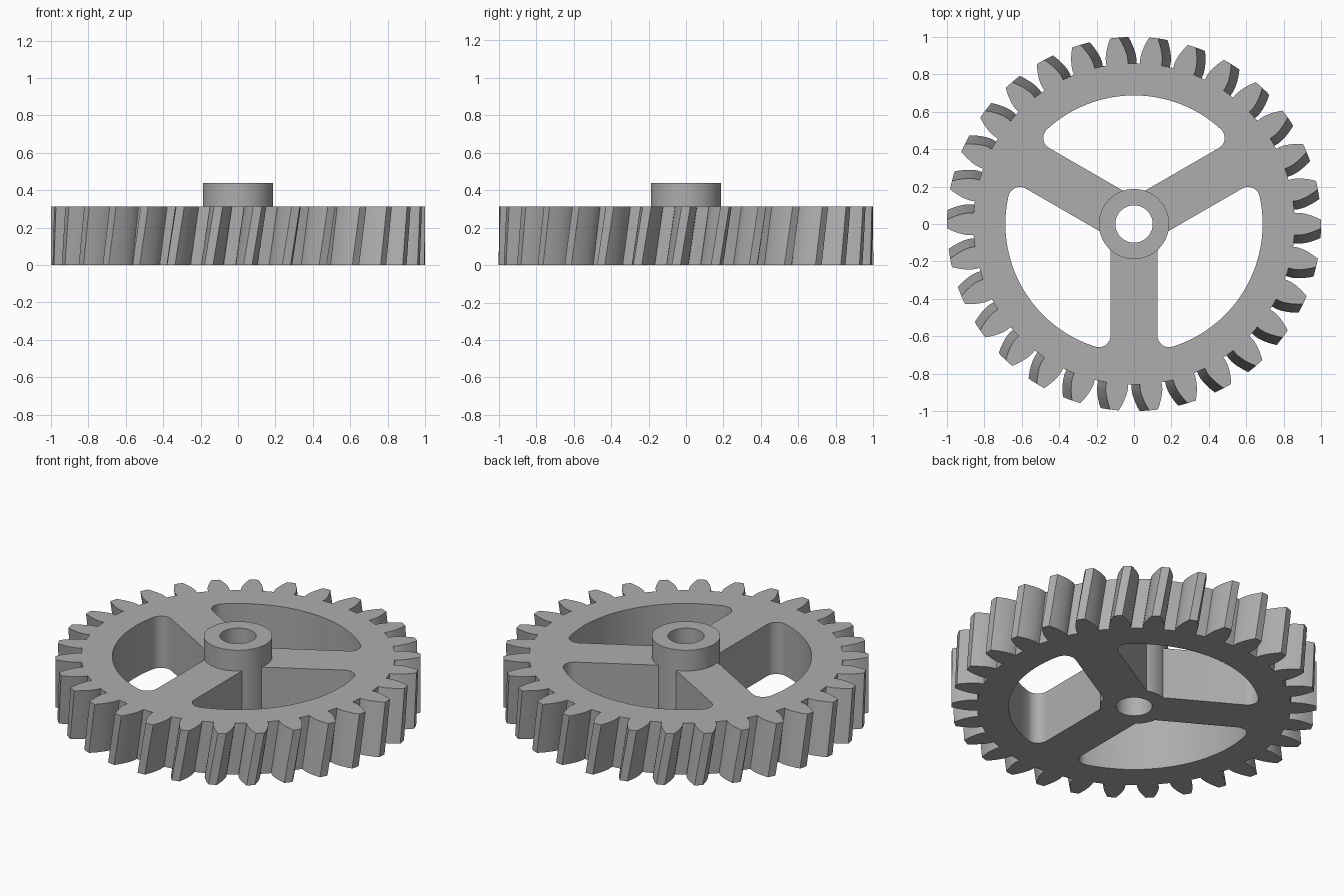
import bpy, bmesh, math
from mathutils import Matrix, Vector

cube = bpy.data.objects.get("Cube")
if cube:
    bpy.data.objects.remove(cube, do_unlink=True)

# Gear proportions, all derived from the tooth module
TEETH = 30
M = 2 / (TEETH + 2)
PITCH_R, TIP_R, ROOT_R = M * TEETH / 2, 1.0, M * (TEETH - 2.5) / 2
BASE_R = PITCH_R * math.cos(math.radians(20))
THICK, HUB_TOP = 5 * M, 7 * M
HUB_R, BORE_R, RIM_R = 3 * M, 0.1, 11 * M
SPOKE_HALF, FILLET = 2 * M, M
TWIST = math.radians(3.0)

steel = bpy.data.materials.new("grey steel")
steel.use_nodes = True
grey = (0.42, 0.42, 0.42, 1)
steel.diffuse_color = grey
steel.node_tree.nodes["Principled BSDF"].inputs["Base Color"].default_value = grey


def polar(r, a):
    return Vector((r * math.cos(a), r * math.sin(a)))


def arc(centre, r, a0, a1, n):
    return [centre + polar(r, a0 + (a1 - a0) * i / n) for i in range(n + 1)]


def prism(name, outline, z0, z1, twist=0.0, layers=1):
    """Extrude an outline upward, ending unrotated at the top."""
    bm = bmesh.new()
    rings = []
    for k in range(layers + 1):
        t = k / layers
        rot = Matrix.Rotation(-twist * (1 - t), 3, 'Z')
        rings.append([bm.verts.new(rot @ Vector((p.x, p.y, z0 + (z1 - z0) * t)))
                      for p in outline])
    n = len(outline)
    for a, b in zip(rings, rings[1:]):
        for i in range(n):
            j = (i + 1) % n
            bm.faces.new((a[i], a[j], b[j], b[i]))
    bm.faces.new(rings[-1])
    bm.faces.new(rings[0][::-1])
    mesh = bpy.data.meshes.new(name)
    bm.to_mesh(mesh)
    bm.free()
    ob = bpy.data.objects.new(name, mesh)
    mesh.materials.append(steel)
    bpy.context.collection.objects.link(ob)
    return ob


def combine(target, tool, operation):
    mod = target.modifiers.new(operation, 'BOOLEAN')
    mod.operation, mod.object, mod.solver = operation, tool, 'EXACT'
    bpy.context.view_layer.objects.active = target
    bpy.ops.object.modifier_apply(modifier=mod.name)
    bpy.data.objects.remove(tool, do_unlink=True)


# Toothed outline with involute flanks
def half_angle(r):
    inv = lambda a: math.tan(a) - a
    a = math.acos(min(1, BASE_R / r))
    return math.pi / (2 * TEETH) + inv(math.radians(20)) - inv(a)


flank = [ROOT_R] + [BASE_R + (TIP_R - BASE_R) * i / 6 for i in range(7)]
tooth = [(r, -half_angle(max(r, BASE_R))) for r in flank]
tooth += [(TIP_R, 0)] + [(r, -a) for r, a in reversed(tooth)]
tooth.append((ROOT_R, math.pi / TEETH))
outline = [polar(r, a + math.tau * k / TEETH) for k in range(TEETH) for r, a in tooth]
gear = prism("helical_gear", outline, 0, THICK, TWIST, 8)

# Three windows, leaving spokes between them
side = SPOKE_HALF + FILLET
corner_r = RIM_R - FILLET
a_spoke = math.radians(30)
a_corner = a_spoke + math.asin(side / corner_r)
origin = Vector((0, 0))
right = arc(polar(corner_r, a_corner), FILLET, a_spoke - math.pi / 2, a_corner, 8)
rim = arc(origin, RIM_R, a_corner, math.pi - a_corner, 32)[1:-1]
left = [Vector((-p.x, p.y)) for p in reversed(right)]
apex = Vector((0, SPOKE_HALF / math.cos(a_spoke)))
for k in range(3):
    turn = Matrix.Rotation(math.tau * k / 3, 2)
    window = prism("window_cutter", [turn @ p for p in [apex] + right + rim + left],
                   -0.1, THICK + 0.1)
    combine(gear, window, 'DIFFERENCE')

# Hub boss and shaft bore
combine(gear, prism("hub", arc(origin, HUB_R, 0, math.tau, 72)[:-1], 0, HUB_TOP), 'UNION')
combine(gear, prism("bore_cutter", arc(origin, BORE_R, 0, math.tau, 48)[:-1],
                    -0.1, HUB_TOP + 0.1), 'DIFFERENCE')

bpy.ops.object.select_all(action='DESELECT')
gear.select_set(True)
bpy.context.view_layer.objects.active = gear
bpy.ops.object.shade_smooth_by_angle(angle=math.radians(25))
